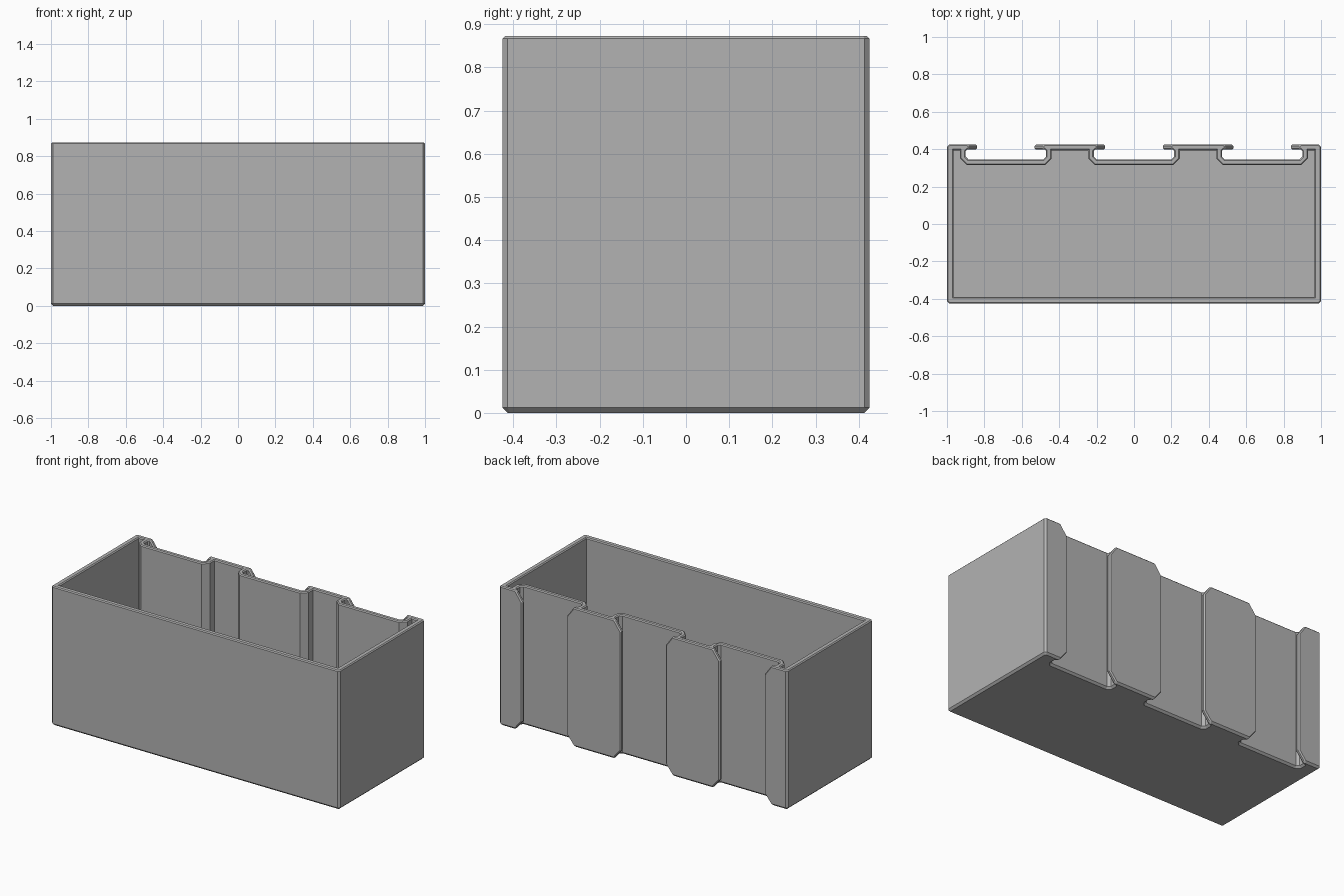
import bpy, bmesh
from mathutils import Vector

old = bpy.data.objects.get("Cube")
if old:
    bpy.data.objects.remove(old, do_unlink=True)

H = 0.873          # height
Y = 0.425          # half depth
C = 0.012          # corner and base chamfer
R = 0.006          # rim chamfer
FLOOR = 0.04
LIP = 0.065        # height of the slanted lip ends
PULL = 0.043       # how far the lip ends draw back
SLOTS = (0.685, 0, -0.685)

grey = bpy.data.materials.new("plain grey")
grey.use_nodes = True
grey.diffuse_color = (0.45, 0.45, 0.45, 1)
grey.node_tree.nodes["Principled BSDF"].inputs["Base Color"].default_value = (0.45, 0.45, 0.45, 1)


def offset(points, d):
    """Grow a counter-clockwise outline by d with mitred corners."""
    out = []
    for i, p in enumerate(points):
        a, b, c = Vector(points[i - 1]), Vector(p), Vector(points[(i + 1) % len(points)])
        u, v = (b - a).normalized(), (c - b).normalized()
        n, m = Vector((u.y, -u.x)), Vector((v.y, -v.x))
        out.append(b + (n + m) * (d / (1 + n.dot(m))))
    return out


def outline(start, half_slot, end):
    """Box outline with mirrored slot profiles along the back."""
    pts = list(start)
    for cx in SLOTS:
        pts += [(cx + x, y) for x, y in half_slot]
        pts += [(cx - x, y) for x, y in reversed(half_slot)]
    return pts + end


def outer_outline(pull):
    """Outside of the bin, with the slot lips drawn back by pull."""
    tip = [(0.162, Y), (0.154, 0.417), (0.154, 0.405), (0.162, 0.397)]
    neck = [(0.208, 0.397), (0.215, 0.39), (0.215, 0.36), (0.2, 0.345)]
    return outline(
        [(-1 + C, -Y), (1 - C, -Y), (1, -Y + C), (1, Y - C), (1 - C, Y)],
        [(x + pull, y) for x, y in tip] + neck,
        [(-1 + C, Y), (-1, Y - C), (-1, -Y + C)])


def skin(bm, levels, inward=False):
    """Walls through (outline, height) levels; returns the first and last rings."""
    rings = [[bm.verts.new((p[0], p[1], z)) for p in pts] for pts, z in levels]
    for low, high in zip(rings, rings[1:]):
        for i in range(len(low)):
            j = (i + 1) % len(low)
            quad = [low[i], low[j], high[j], high[i]]
            bm.faces.new(quad[::-1] if inward else quad)
    return rings[0], rings[-1]


def ring_edges(bm, ring):
    return [bm.edges.get((ring[i - 1], ring[i])) for i in range(len(ring))]


bm = bmesh.new()

# Outer walls with T-shaped slots, slanted lip ends and chamfered base
full, drawn = outer_outline(0), outer_outline(PULL)
base, outer_rim = skin(bm, [
    (offset(drawn, -C), 0), (drawn, C), (full, LIP),
    (full, H - LIP), (drawn, H - R), (offset(drawn, -R), H)])
bm.faces.new(base[::-1])

# Hollow interior following the slots, flared at the rim
inner = outline(
    [(-0.965, -0.39), (0.965, -0.39), (0.965, 0.394)],
    [(0.245, 0.394), (0.245, 0.35), (0.21, 0.315)],
    [(-0.965, 0.394)])
floor, inner_rim = skin(
    bm, [(inner, FLOOR), (inner, H - R), (offset(inner, R), H)], inward=True)
bm.faces.new(floor)

# Flat rim between the two walls
rim = bmesh.ops.triangle_fill(
    bm, edges=ring_edges(bm, outer_rim) + ring_edges(bm, inner_rim),
    use_beauty=True, normal=(0, 0, 1))
for item in rim["geom"]:
    if isinstance(item, bmesh.types.BMFace):
        item.normal_update()
        if item.normal.z < 0:
            item.normal_flip()

mesh = bpy.data.meshes.new("slotted_bin")
bm.to_mesh(mesh)
bm.free()
mesh.materials.append(grey)
bpy.context.scene.collection.objects.link(bpy.data.objects.new("slotted_bin", mesh))
